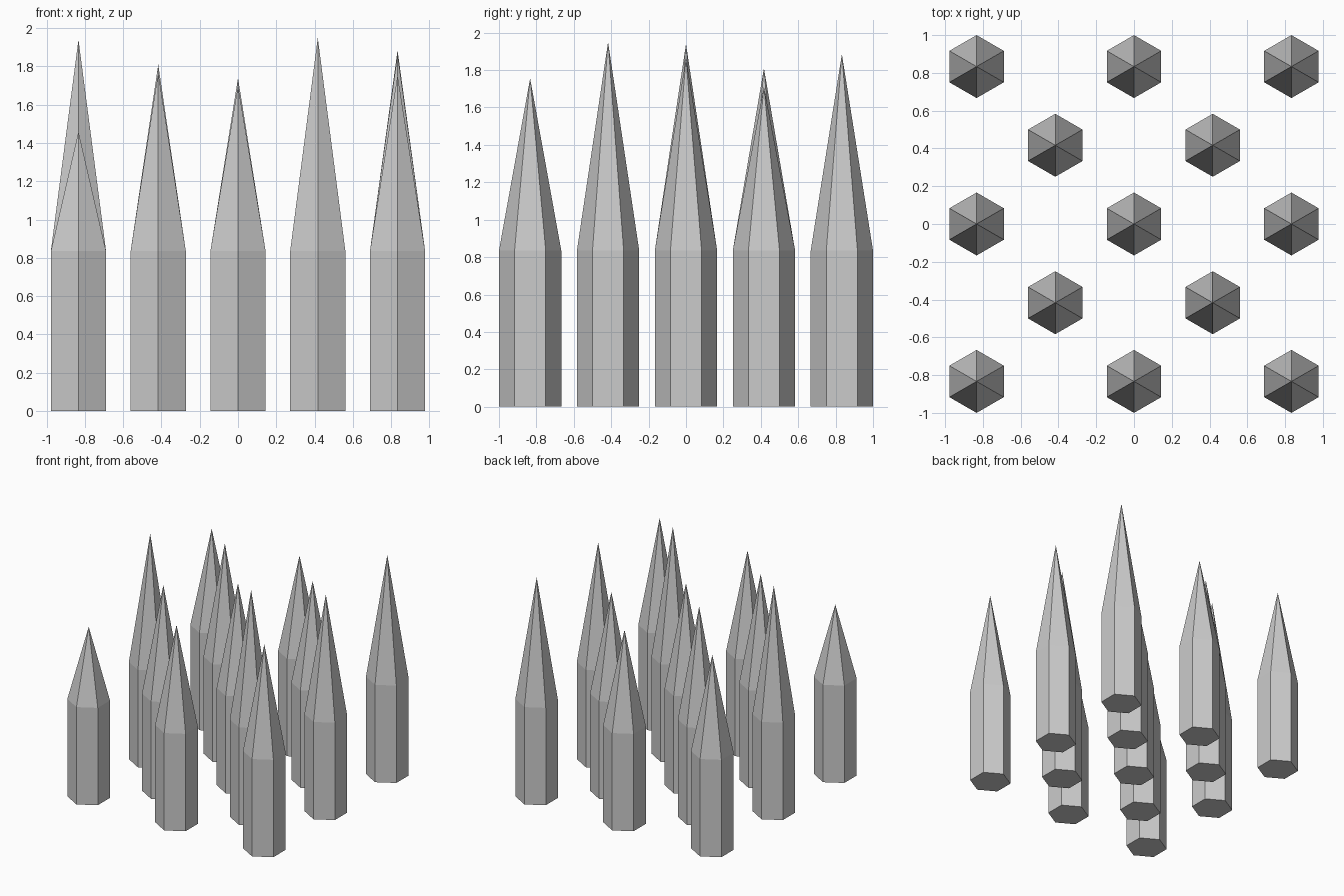
import bpy, bmesh
from math import sin, cos, pi

if "Cube" in bpy.data.objects:
    bpy.data.objects.remove(bpy.data.objects["Cube"])

RADIUS = 0.1665     # corner radius of the hexagonal shaft
SHOULDER = 0.835    # height where the point starts
STEP = 0.4167       # half the grid spacing

# tip height of each spike, keyed by grid column and row
TIPS = {
    (-2, -2): 1.46, (0, -2): 1.70, (2, -2): 1.756,
    (-1, -1): 1.77, (1, -1): 1.95,
    (-2, 0): 1.94, (0, 0): 1.74, (2, 0): 1.865,
    (-1, 1): 1.81, (1, 1): 1.711,
    (-2, 2): 1.665, (0, 2): 1.657, (2, 2): 1.885,
}


def spike(name, x, y, tip):
    """Hexagonal shaft with a pyramid point, corners facing front and back."""
    bm = bmesh.new()
    ring = [(RADIUS * sin(i * pi / 3), RADIUS * cos(i * pi / 3)) for i in range(6)]
    low = [bm.verts.new((px, py, 0)) for px, py in ring]
    high = [bm.verts.new((px, py, SHOULDER)) for px, py in ring]
    apex = bm.verts.new((0, 0, tip))
    bm.faces.new(low)
    for i in range(6):
        j = (i + 1) % 6
        bm.faces.new((low[i], low[j], high[j], high[i]))
        bm.faces.new((high[i], high[j], apex))
    bmesh.ops.recalc_face_normals(bm, faces=bm.faces)
    mesh = bpy.data.meshes.new(name)
    bm.to_mesh(mesh)
    bm.free()
    obj = bpy.data.objects.new(name, mesh)
    obj.location = (x, y, 0)
    bpy.context.collection.objects.link(obj)


# staggered field of spikes
for n, ((col, row), tip) in enumerate(TIPS.items(), 1):
    spike(f"spike_{n:02d}", col * STEP, row * STEP, tip)
